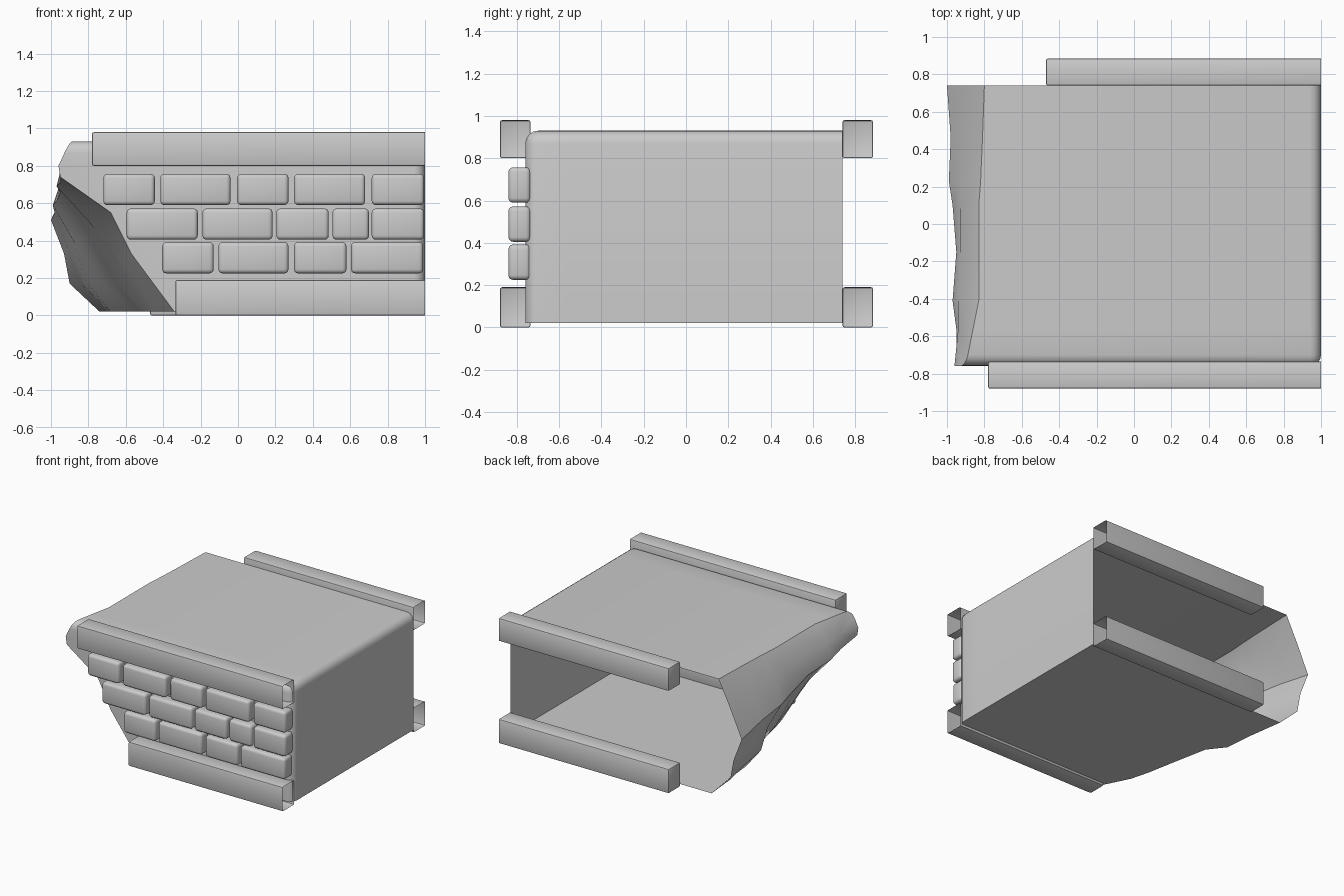
import bpy, bmesh, math

cube = bpy.data.objects.get("Cube")
if cube:
    bpy.data.objects.remove(cube, do_unlink=True)

stone = bpy.data.materials.new("grey stone")
stone.use_nodes = True
colour = (0.6, 0.6, 0.6, 1)
stone.diffuse_color = colour
stone.node_tree.nodes["Principled BSDF"].inputs["Base Color"].default_value = colour


def finish(bm, name, angle=40):
    mesh = bpy.data.meshes.new(name)
    bm.to_mesh(mesh)
    bm.free()
    mesh.materials.append(stone)
    ob = bpy.data.objects.new(name, mesh)
    bpy.context.collection.objects.link(ob)
    bpy.ops.object.select_all(action='DESELECT')
    ob.select_set(True)
    bpy.context.view_layer.objects.active = ob
    bpy.ops.object.shade_smooth_by_angle(angle=math.radians(angle))


def box(name, x, y, z, bevel, segments, open_end=False):
    """Bevelled block between pairs of limits, optionally open at +x."""
    bm = bmesh.new()
    bmesh.ops.create_cube(bm, size=1)
    for v in bm.verts:
        v.co = [lim[0] if c < 0 else lim[1] for c, lim in zip(v.co, (x, y, z))]
    if open_end:
        cap = [f for f in bm.faces if f.normal.x > 0.9]
        bmesh.ops.delete(bm, geom=cap, context='FACES')
    edges = [e for e in bm.edges if not e.is_boundary]
    bmesh.ops.bevel(bm, geom=edges, offset=bevel, segments=segments,
                    profile=0.5, affect='EDGES')
    finish(bm, name)


# Main block: sections along y, each a broken left edge, floor, right wall and top
HIGH, LOW = 0.93, 0.02
SECTIONS = [  # y, top x, three middle points, lower points, bottom x
    (0.74, -.80, (-.90, .73), (-1.0, .51), (-.93, .33), (-.90, .17), -.74),
    (0.46, -.81, (-.91, .76), (-.98, .55), (-.91, .36), (-.84, .17), -.70),
    (0.23, -.82, (-.93, .77), (-.99, .59), (-.87, .38), (-.81, .18), -.68),
    (0.10, -.83, (-.93, .78), (-.97, .61), (-.84, .40), (-.73, .18), -.58),
    (-.15, -.83, (-.93, .80), (-.95, .66), (-.80, .43), (-.67, .19), -.53),
    (-.41, -.83, (-.94, .81), (-.97, .69), (-.77, .47), (-.62, .24), -.48),
    (-.56, -.86, (-.94, .82), (-.95, .71), (-.73, .51), (-.60, .28), -.44),
    (-.76, -.90, (-.96, .80), (-.95, .74), (-.68, .55), (-.57, .33), -.34),
]
bm = bmesh.new()
rings = []
for y, top, *mid, bottom in SECTIONS:
    outline = [(top, HIGH), *mid, (bottom, LOW), (1, LOW), (1, HIGH)]
    rings.append([bm.verts.new((x, y, z)) for x, z in outline])
for a, b in zip(rings, rings[1:]):
    for i in range(len(a)):
        j = (i + 1) % len(a)
        bm.faces.new((a[i], a[j], b[j], b[i]))
bm.faces.new(rings[-1])
bmesh.ops.recalc_face_normals(bm, faces=bm.faces)
# Rounded top and front edges
front = SECTIONS[-1][0]
soft = []
for e in bm.edges:
    p, q = (v.co for v in e.verts)
    along_right = min(p.x, q.x) > 0.99 and min(p.z, q.z) > 0.9
    on_front = max(p.y, q.y) < front + 0.01
    corner = min(p.x, q.x) > 0.99 or min(p.z, q.z) > 0.9
    if along_right or (on_front and corner):
        soft.append(e)
bmesh.ops.bevel(bm, geom=soft, offset=0.06, segments=4, profile=0.5,
                affect='EDGES', clamp_overlap=True)
finish(bm, "broken_wall_block", 35)

# Trim beams, hollow at the joining end
UPPER, LOWER = (0.80, 0.98), (0.0, 0.19)
FRONT, BACK = (-.88, -.735), (0.74, 0.885)
for name, start, y, z in (("front_upper_beam", -.78, FRONT, UPPER),
                          ("front_lower_beam", -.335, FRONT, LOWER),
                          ("back_upper_beam", -.47, BACK, UPPER),
                          ("back_lower_beam", -.47, BACK, LOWER)):
    box(name, (start, 1), y, z, 0.01, 2, True)

# Brick courses on the front
COURSES = [
    (0.59, [(-.72, -.445), (-.415, -.04), (-.005, .27), (.30, .68), (.715, .995)]),
    (0.405, [(-.595, -.215), (-.19, .185), (.205, .485), (.505, .70), (.715, .995)]),
    (0.225, [(-.405, -.13), (-.105, .27), (.30, .58), (.605, .99)]),
]
for row, (z, spans) in enumerate(COURSES, 1):
    for n, span in enumerate(spans, 1):
        box(f"brick_{row}_{n}", span, (-.84, -.735), (z, z + 0.167), 0.022, 3)
